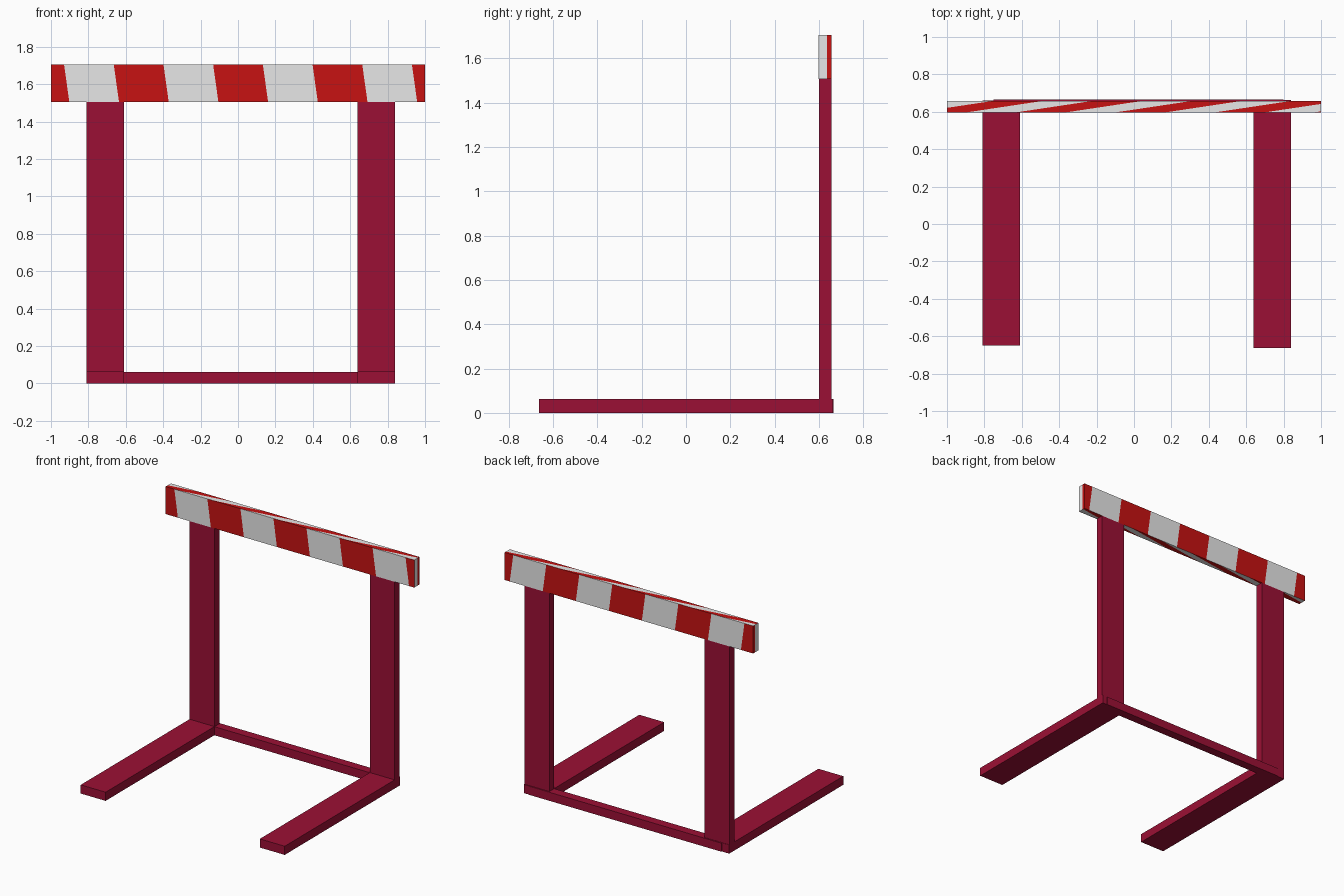
import bpy, bmesh, math
from mathutils import Vector

if "Cube" in bpy.data.objects:
    bpy.data.objects.remove(bpy.data.objects["Cube"])


def material(name, rgb):
    m = bpy.data.materials.new(name)
    m.diffuse_color = (*rgb, 1)
    m.use_nodes = True
    m.node_tree.nodes["Principled BSDF"].inputs["Base Color"].default_value = m.diffuse_color
    return m


MAROON = material("maroon", (0.33, 0.005, 0.035))
RED = material("stripe red", (0.57, 0.006, 0.006))
WHITE = material("stripe white", (0.8, 0.8, 0.8))


def box(name, lo, hi, mats):
    bm = bmesh.new()
    bmesh.ops.create_cube(bm, size=1)
    for v in bm.verts:
        v.co = Vector([lo[i] if v.co[i] < 0 else hi[i] for i in range(3)])
    me = bpy.data.meshes.new(name)
    bm.to_mesh(me)
    bm.free()
    for m in mats:
        me.materials.append(m)
    ob = bpy.data.objects.new(name, me)
    bpy.context.collection.objects.link(ob)
    return ob


# feet, posts and rear floor rail
box("left_foot", (-0.81, -0.65, 0), (-0.61, 0.66, 0.063), [MAROON])
box("right_foot", (0.64, -0.663, 0), (0.84, 0.663, 0.063), [MAROON])
box("left_post", (-0.81, 0.6, 0.06), (-0.61, 0.657, 1.505), [MAROON])
box("right_post", (0.64, 0.6, 0.06), (0.84, 0.657, 1.505), [MAROON])
box("floor_rail", (-0.75, 0.6, 0), (0.80, 0.665, 0.062), [MAROON])

# striped board
Y0, Y1, Z0, Z1 = 0.597, 0.657, 1.505, 1.705
board = box("striped_board", (-1, Y0, Z0), (1, Y1, Z1), [RED, WHITE])
STEP = 0.2657


def stripe(n, c):
    """Stripe coordinate and its gradient for a face with normal n."""
    if abs(n.y) > 0.5:      # front and back: slightly leaning stripes
        g, off = Vector((1, 0, 0.14)), 0.93 - 0.14 * Z1
    elif abs(n.z) > 0.5:    # top and bottom: long slanting stripes
        g, off = Vector((1, -6.67, 0)), 1.16 + 6.67 * Y0 + STEP
    else:                   # ends: white in front, red behind
        g, off = Vector((0, STEP / 0.039, 0)), -Y0 * STEP / 0.039
    return g.dot(c) + off, g, off


bm = bmesh.new()
bm.from_mesh(board.data)
bm.normal_update()
for axis in (Vector((0, 1, 0)), Vector((0, 0, 1)), Vector((1, 0, 0))):
    _, g, off = stripe(axis, Vector())
    for k in range(-3, 12):
        faces = [f for f in bm.faces if abs(f.normal.dot(axis)) > 0.9]
        geom = set(faces)
        for f in faces:
            geom.update(f.edges)
            geom.update(f.verts)
        bmesh.ops.bisect_plane(bm, geom=list(geom), dist=1e-5,
                               plane_co=g * ((k * STEP - off) / g.length_squared),
                               plane_no=g.normalized())
        bm.normal_update()
for f in bm.faces:
    u = stripe(f.normal, f.calc_center_median())[0]
    f.material_index = 1 if math.floor(u / STEP) % 2 == 0 else 0
bm.to_mesh(board.data)
bm.free()
